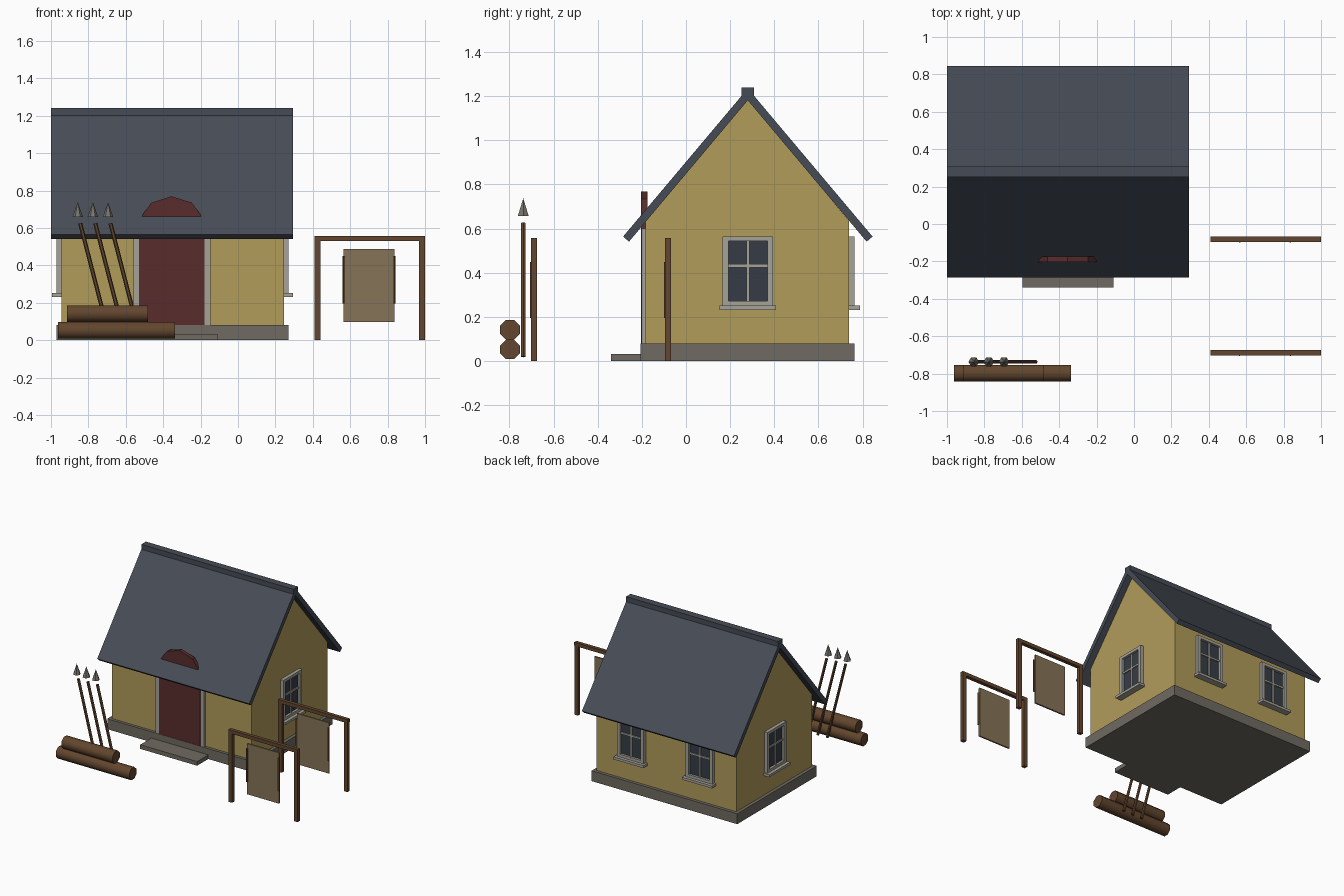
import bpy, math
from mathutils import Matrix, Vector

cube = bpy.data.objects.get("Cube")
if cube:
    bpy.data.objects.remove(cube, do_unlink=True)


def material(name, r, g, b):
    m = bpy.data.materials.new(name)
    m.use_nodes = True
    col = [((c / 255 + 0.055) / 1.055) ** 2.4 for c in (r, g, b)] + [1]
    m.diffuse_color = col
    m.node_tree.nodes["Principled BSDF"].inputs["Base Color"].default_value = col
    return m


YELLOW = material("yellow plaster", 178, 156, 90)
SLATE = material("slate roof", 70, 76, 86)
STONE = material("grey stone", 112, 107, 98)
RED = material("dark red door", 90, 44, 44)
TRIM = material("pale trim", 166, 162, 152)
GLASS = material("window glass", 54, 60, 70)
WOOD = material("brown wood", 98, 70, 46)
HIDE = material("stretched hide", 134, 116, 88)
IRON = material("spear iron", 120, 116, 108)


def mesh_object(name, verts, faces, mat, matrix=None):
    me = bpy.data.meshes.new(name)
    me.from_pydata(verts, [], faces)
    me.materials.append(mat)
    ob = bpy.data.objects.new(name, me)
    bpy.context.collection.objects.link(ob)
    if matrix:
        ob.matrix_world = matrix
    return ob


def prism(name, profile, a, b, axis, mat, matrix=None):
    """Extrude a 2D profile (other axis, z) along x or y from a to b."""
    n = len(profile)
    place = (lambda t, p: (t, p[0], p[1])) if axis == "x" else (lambda t, p: (p[0], t, p[1]))
    verts = [place(t, p) for t in (a, b) for p in profile]
    faces = [(i, (i + 1) % n, n + (i + 1) % n, n + i) for i in range(n)]
    faces += [tuple(reversed(range(n))), tuple(range(n, 2 * n))]
    if axis == "x":
        faces = [f[::-1] for f in faces]
    ob = mesh_object(name, verts, faces, mat, matrix)
    # Make the normals point outwards whatever the winding
    import bmesh
    bm = bmesh.new()
    bm.from_mesh(ob.data)
    bmesh.ops.recalc_face_normals(bm, faces=bm.faces)
    bm.to_mesh(ob.data)
    bm.free()
    return ob


def box(name, x, y, z, mat, matrix=None):
    rect = [(x[0], z[0]), (x[1], z[0]), (x[1], z[1]), (x[0], z[1])]
    return prism(name, rect, y[0], y[1], "y", mat, matrix)


def rod(name, p, q, r1, r2, sides, mat, turn=0, smooth=False):
    p, q = Vector(p), Vector(q)
    d = q - p
    bpy.ops.mesh.primitive_cone_add(vertices=sides, radius1=r1, radius2=r2, depth=d.length)
    ob = bpy.context.object
    ob.name = name
    ob.data.materials.append(mat)
    ob.matrix_world = (Matrix.Translation((p + q) / 2) @ d.to_track_quat("Z", "Y").to_matrix().to_4x4()
                       @ Matrix.Rotation(turn, 4, "Z"))
    if smooth:
        bpy.ops.object.shade_smooth_by_angle(angle=math.radians(60))
    return ob


# House body
MID_X, MID_Y = -0.35, 0.28
box("foundation", (-0.97, 0.27), (-0.205, 0.762), (0, 0.08), STONE)
box("door_step", (-0.595, -0.11), (-0.34, -0.2), (0, 0.032), STONE)
prism("walls", [(-0.183, 0.08), (0.738, 0.08), (0.738, 0.635), (MID_Y, 1.187), (-0.183, 0.635)],
      -0.945, 0.245, "x", YELLOW)

# Roof slabs and ridge cap
for side, label in ((-1, "front"), (1, "back")):
    slab = [(0, 1.235), (0.565, 0.564), (0.538, 0.541), (0, 1.181)]
    prism(label + "_roof", [(MID_Y + side * y, z) for y, z in slab], -1, 0.295, "x", SLATE)
box("ridge_cap", (-1, 0.295), (0.252, 0.308), (1.19, 1.24), SLATE)

# Arched door rising through the roof, with its jambs
half = [(0.175, 0.08), (0.175, 0.6), (0.155, 0.671), (0.108, 0.735)]
arch = half + [(0, 0.769)] + [(-x, z) for x, z in reversed(half)]
prism("door", [(MID_X - 0.005 + x, z) for x, z in arch], -0.203, -0.175, "y", RED)
for x, label in ((-0.56, "right"), (-0.18, "left")):
    box(label + "_door_jamb", (x, x + 0.033), (-0.202, -0.175), (0.08, 0.6), TRIM)


# Windows, built facing -y and turned onto each wall
def window(name, x, y, degrees):
    m = Matrix.Translation((x, y, 0)) @ Matrix.Rotation(math.radians(degrees), 4, "Z")
    box(name + "_glass", (-0.1, 0.1), (-0.008, 0.005), (0.26, 0.55), GLASS, m)
    for s in (-1, 1):
        box(name + "_stile", sorted((s * 0.088, s * 0.114)), (-0.026, 0.005), (0.25, 0.565), TRIM, m)
    for z in (0.25, 0.543):
        box(name + "_rail", (-0.088, 0.088), (-0.026, 0.005), (z, z + 0.022), TRIM, m)
    box(name + "_mullion", (-0.007, 0.007), (-0.016, 0), (0.27, 0.545), TRIM, m)
    box(name + "_crossbar", (-0.09, 0.09), (-0.016, 0), (0.425, 0.439), TRIM, m)
    box(name + "_sill", (-0.128, 0.128), (-0.05, 0.005), (0.232, 0.251), TRIM, m)


window("left_window", 0.245, MID_Y, 90)
window("right_window", -0.945, MID_Y, -90)
window("back_left_window", -0.06, 0.738, 180)
window("back_right_window", -0.645, 0.738, 180)

# Hide drying racks
for label, y in (("front", -0.688), ("back", -0.082)):
    span = (y - 0.014, y + 0.014)
    for x in (0.41, 0.968):
        box(label + "_rack_post", (x, x + 0.031), span, (0, 0.555), WOOD)
    box(label + "_rack_beam", (0.41, 1.0), span, (0.53, 0.557), WOOD)
    box(label + "_rack_hide", (0.565, 0.836), (y - 0.008, y + 0.004), (0.097, 0.487), HIDE)
    for x in (0.565, 0.836):
        rod(label + "_rack_rod", (x, y - 0.01, 0.195), (x, y - 0.01, 0.45), 0.008, 0.008, 6, WOOD)

# Stacked logs
for label, x0, x1, z in (("lower", -0.963, -0.337, 0.053), ("upper", -0.915, -0.48, 0.142)):
    rod(label + "_log", (x0, -0.797, z), (x1, -0.797, z), 0.048, 0.048, 8, WOOD, math.pi / 8, True)

# Leaning spears
for i in range(3):
    x = -0.844 + 0.081 * i
    rod("spear_shaft", (x + 0.156, -0.737, 0.02), (x, -0.737, 0.625), 0.011, 0.011, 6, WOOD)
    rod("spear_head", (x - 0.013, -0.737, 0.658), (x - 0.013, -0.737, 0.738), 0.028, 0, 6, IRON, math.pi / 6)
